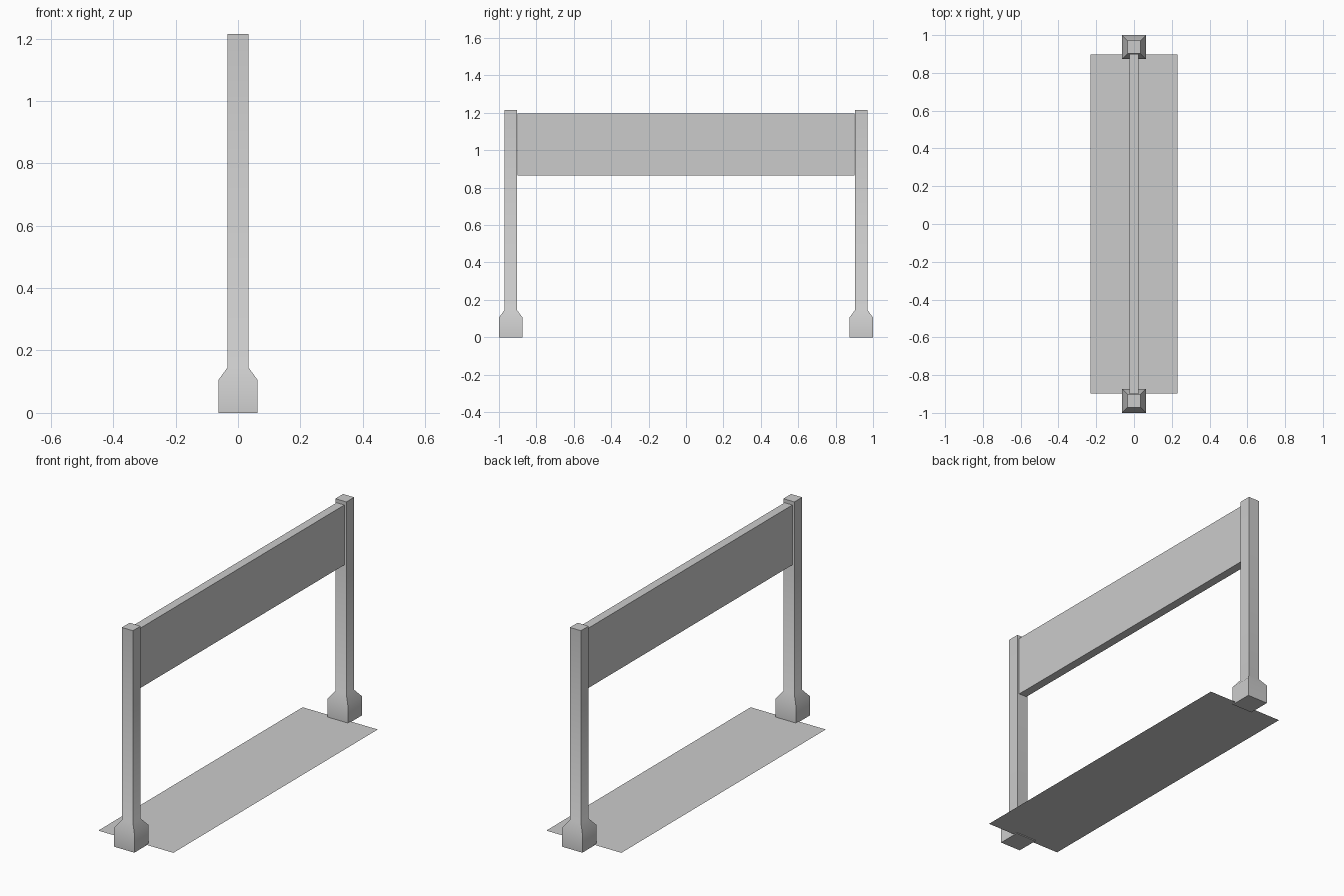
import bpy, bmesh, math

if "Cube" in bpy.data.objects:
    bpy.data.objects.remove(bpy.data.objects["Cube"])


def make_object(name, bm):
    bmesh.ops.recalc_face_normals(bm, faces=bm.faces)
    mesh = bpy.data.meshes.new(name)
    bm.to_mesh(mesh)
    bm.free()
    obj = bpy.data.objects.new(name, mesh)
    bpy.context.collection.objects.link(obj)
    return obj


def post(name, y):
    # Square rings (half width, height) joined into a post with a tapered foot
    bm = bmesh.new()
    rings = []
    for h, z in [(0.063, 0), (0.063, 0.105), (0.034, 0.145), (0.034, 1.215)]:
        rings.append([bm.verts.new((sx * h, y + sy * h, z))
                      for sx, sy in ((-1, -1), (1, -1), (1, 1), (-1, 1))])
    for low, high in zip(rings, rings[1:]):
        for i in range(4):
            j = (i + 1) % 4
            bm.faces.new((low[i], low[j], high[j], high[i]))
    bm.faces.new(rings[0][::-1])
    bm.faces.new(rings[-1])
    obj = make_object(name, bm)
    # Soft shading over the foot taper, sharp vertical corners
    bpy.ops.object.select_all(action='DESELECT')
    obj.select_set(True)
    bpy.context.view_layer.objects.active = obj
    bpy.ops.object.shade_smooth_by_angle(angle=math.radians(50))


post("front_post", -0.937)
post("back_post", 0.937)

# Hanging panel between the posts
bm = bmesh.new()
bmesh.ops.create_cube(bm, size=1)
bmesh.ops.scale(bm, verts=bm.verts, vec=(0.048, 1.80, 0.333))
bmesh.ops.translate(bm, verts=bm.verts, vec=(0, 0, 1.03))
make_object("cross_panel", bm)

# Thin ground strip
bm = bmesh.new()
bmesh.ops.create_grid(bm, x_segments=1, y_segments=1, size=0.5)
bmesh.ops.scale(bm, verts=bm.verts, vec=(0.462, 1.795, 1))
bmesh.ops.translate(bm, verts=bm.verts, vec=(0, 0, 0.005))
strip = make_object("ground_strip", bm)
if strip.data.polygons[0].normal.z < 0:
    strip.data.flip_normals()
